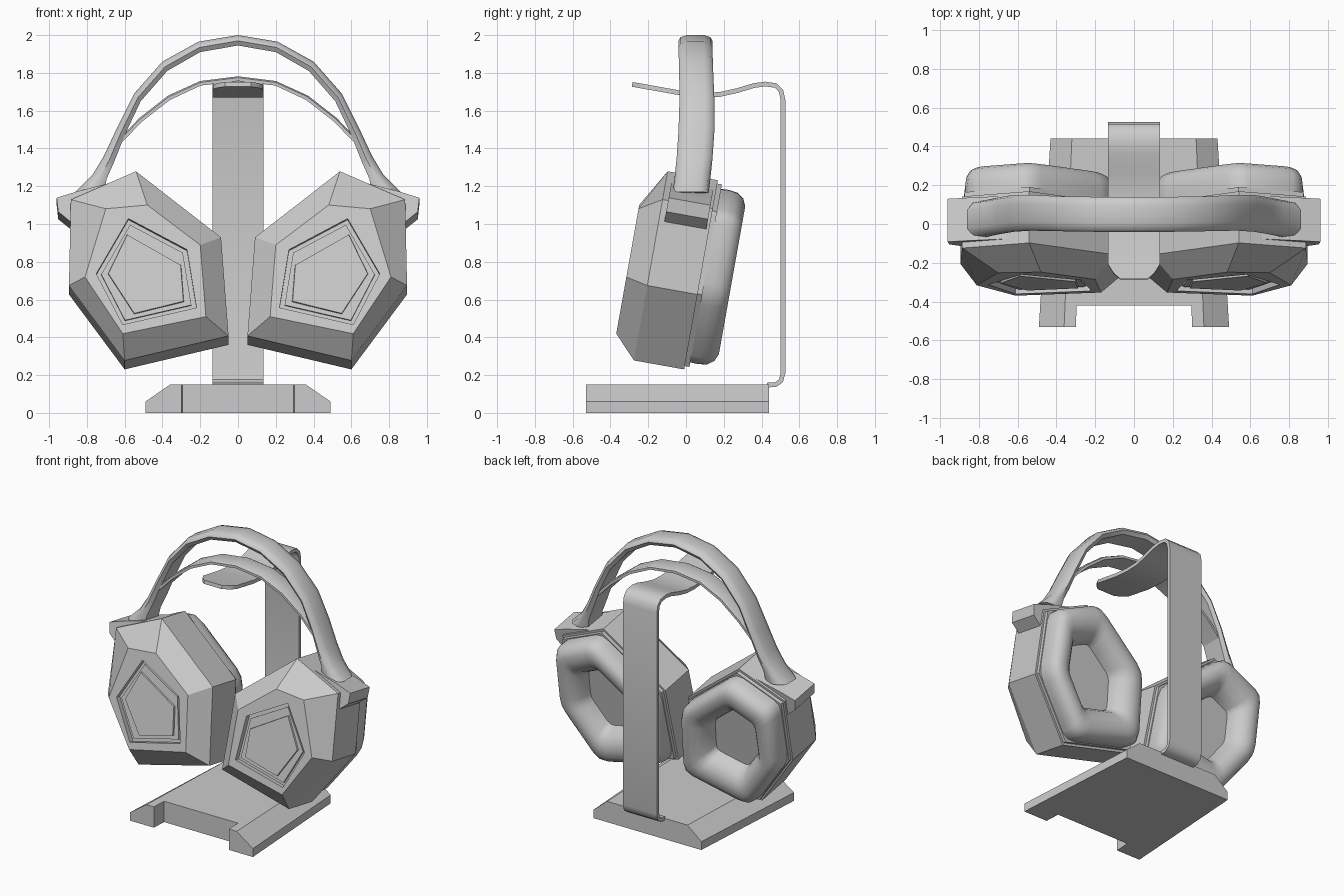
import bpy, bmesh, math
from mathutils import Vector

if "Cube" in bpy.data.objects:
    bpy.data.objects.remove(bpy.data.objects["Cube"])

TILT = math.radians(10.1)
S, C = math.sin(TILT), math.cos(TILT)


def tilted(x, v, b):
    """Ear cup space (x, height v, depth b) to world."""
    return (x, C * b + S * v, C * v - S * b)


def loft(name, rings, caps=(True, True), smooth=None, mirror=False):
    bm = bmesh.new()
    loops = [[bm.verts.new(p) for p in r] for r in rings]
    n = len(loops[0])
    for a, b in zip(loops, loops[1:]):
        for i in range(n):
            j = (i + 1) % n
            bm.faces.new((a[i], a[j], b[j], b[i]))
    if caps[0]:
        bm.faces.new(loops[0])
    if caps[1]:
        bm.faces.new(loops[-1])
    bmesh.ops.recalc_face_normals(bm, faces=bm.faces)
    me = bpy.data.meshes.new(name)
    bm.to_mesh(me)
    bm.free()
    ob = bpy.data.objects.new(name, me)
    bpy.context.collection.objects.link(ob)
    if smooth:
        bpy.ops.object.select_all(action='DESELECT')
        ob.select_set(True)
        bpy.context.view_layer.objects.active = ob
        bpy.ops.object.shade_smooth_by_angle(angle=math.radians(smooth))
    if mirror:
        ob.modifiers.new("mirror", 'MIRROR')
    return ob


def layer(pts, b, s=1.0, c=(0, 0)):
    return [tilted(c[0] + (x - c[0]) * s, c[1] + (v - c[1]) * s, b) for x, v in pts]


# Stand base: chamfered sides, tapered to the back, notched front
def base_outline(wf, wb, z):
    half = [(wb, .44), (wf, -.53), (.30, -.53), (.295, -.42)]
    return [(x, y, z) for x, y in half] + [(-x, y, z) for x, y in reversed(half)]


loft("stand_base", [base_outline(.49, .43, 0), base_outline(.49, .43, .06),
                    base_outline(.36, .32, .15)])

# Stand strap: bent flat bar with a chamfered tip
path = [(.43, .147, .135), (.475, .15, .135), (.503, .17, .135), (.513, .21, .135),
        (.513, 1.66, .135), (.503, 1.705, .135), (.475, 1.733, .135), (.42, 1.741, .135),
        (.36, 1.733, .135), (.27, 1.706, .135), (.18, 1.686, .135), (.09, 1.682, .135),
        (-.02, 1.692, .135), (-.21, 1.726, .133), (-.255, 1.734, .105), (-.285, 1.739, .07)]
rings = []
for i, (y, z, w) in enumerate(path):
    p, q = path[max(i - 1, 0)], path[min(i + 1, len(path) - 1)]
    t = Vector((q[0] - p[0], q[1] - p[1])).normalized() * .0125
    rings.append([(sx * w, y - sn * t.y, z + sn * t.x)
                  for sx, sn in ((-1, -1), (1, -1), (1, 1), (-1, 1))])
loft("stand_strap", rings, smooth=40)


# Headbands: (outer x, z, inner x, z, centre y, half width) from crown to end
def band(name, stations, section):
    rings = [[(xi + (xo - xi) * t, cy + u * h, zi + (zo - zi) * t) for u, t in section]
             for xo, zo, xi, zi, cy, h in stations]
    loft(name, rings, caps=(False, True), smooth=50, mirror=True)


band("headband", [
    (0, 2.0, 0, 1.945, .05, .09), (.21, 1.965, .20, 1.91, .05, .09),
    (.40, 1.86, .375, 1.81, .053, .09), (.55, 1.69, .515, 1.65, .058, .092),
    (.64, 1.51, .60, 1.47, .055, .095), (.71, 1.36, .655, 1.33, .045, .095),
    (.77, 1.26, .695, 1.24, .035, .095), (.86, 1.17, .71, 1.16, .025, .095)],
    [(-1, .45), (-.88, .8), (-.5, 1), (.5, 1), (.88, .8), (1, .45), (.82, 0), (-.82, 0)])
band("inner_suspension_band", [
    (0, 1.782, 0, 1.757, .05, .075), (.20, 1.757, .197, 1.733, .05, .075),
    (.37, 1.68, .36, 1.657, .053, .075), (.52, 1.563, .507, 1.543, .055, .075),
    (.665, 1.415, .645, 1.40, .05, .075)],
    [(-1, 0), (-1, .7), (-.8, 1), (.8, 1), (1, .7), (1, 0)])

# Ear cup shell: six-sided, bevelled front, pentagonal recess
wall = [(.54, 1.242), (.885, 1.09), (.895, .628), (.60, .225), (.05, .357), (.09, .887)]
front = [(.48, 1.04), (.70, 1.02), (.81, .653), (.61, .348), (.17, .44), (.20, .825)]
recess = [(.58, .967), (.75, .671), (.61, .397), (.22, .488), (.27, .80)]
panel = [(.588, .886), (.69, .673), (.55, .455), (.285, .521), (.30, .72)]
cup = loft("ear_cup", [layer(wall, -.05), layer(wall, -.32), layer(front, -.437)])
cutter = loft("recess_cutter", [layer(recess, -.50), layer(recess, -.40)])
cutter.hide_render = True
cutter.hide_viewport = False
cutter.display_type = 'WIRE'
cut = cup.modifiers.new("recess", 'BOOLEAN')
cut.operation, cut.object, cut.solver = 'DIFFERENCE', cutter, 'EXACT'
cup.modifiers.new("mirror", 'MIRROR')

# Stepped panel inside the recess
rc = (.49, .665)
loft("recess_step", [layer(recess, -.39, .9, rc), layer(recess, -.418, .9, rc)], mirror=True)
loft("cup_panel", [layer(panel, -.41), layer(panel, -.430, .98, rc)], mirror=True)

# Bracket joining the cup to the headband
arm = [(.60, 1.205), (.85, 1.14), (.96, 1.105), (.952, 1.03), (.885, .975), (.85, 1.0), (.60, 1.12)]
loft("headband_bracket", [layer(arm, -.29), layer(arm, -.065)], mirror=True)

# Backing plate and soft cushion ring with softened corners
cc = (.51, .73)
loft("cushion_plate", [layer(wall, -.06, .965, cc), layer(wall, -.025, .965, cc)], mirror=True)
soft = []
for i, p in enumerate(wall):
    p = Vector(p)
    a, b = Vector(wall[i - 1]), Vector(wall[(i + 1) % 6])
    p1, p2 = p.lerp(a, .14), p.lerp(b, .14)
    soft += [p1, (p1 + p2) / 4 + p / 2, p2]
profile = [(.95, -.04), (.955, .02), (.94, .065), (.89, .1), (.81, .117), (.70, .117),
           (.60, .10), (.52, .065), (.47, .02), (.45, -.015)]
loft("ear_cushion", [layer(soft, b, s, cc) for s, b in profile], smooth=60, mirror=True)
